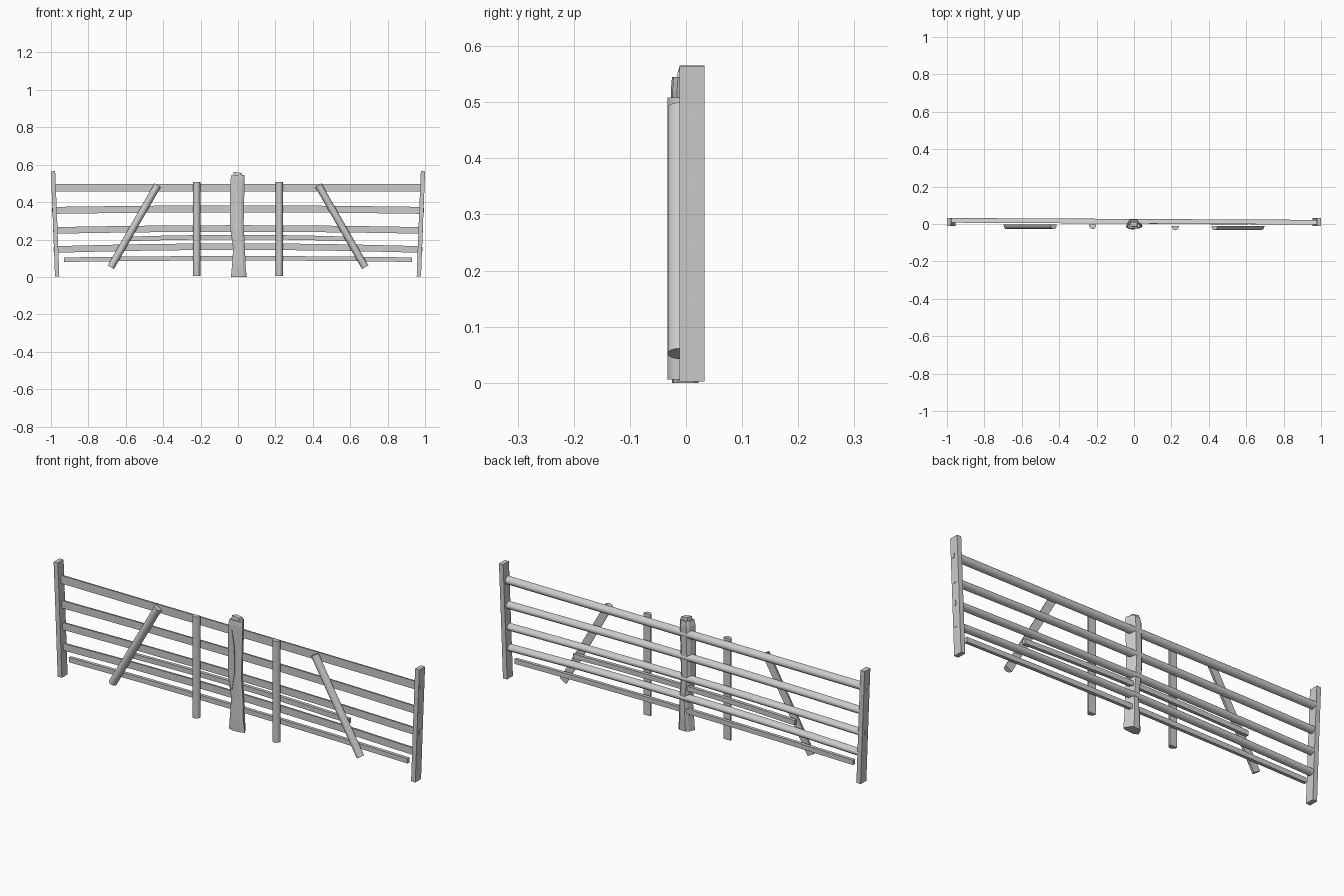
import bpy, bmesh, math
from mathutils import Vector

cube = bpy.data.objects.get("Cube")
if cube:
    bpy.data.objects.remove(cube)

wood = bpy.data.materials.new("weathered grey wood")
wood.use_nodes = True
wood.diffuse_color = (0.6, 0.6, 0.6, 1)
wood.node_tree.nodes["Principled BSDF"].inputs["Base Color"].default_value = (0.6, 0.6, 0.6, 1)


def loft(name, rings, smooth=True):
    """Skin a run of equal-sized rings and cap both ends."""
    bm = bmesh.new()
    loops = [[bm.verts.new(p) for p in ring] for ring in rings]
    n = len(loops[0])
    for a, b in zip(loops, loops[1:]):
        for i in range(n):
            j = (i + 1) % n
            bm.faces.new((a[i], a[j], b[j], b[i]))
    bm.faces.new(loops[0])
    bm.faces.new(loops[-1])
    bmesh.ops.recalc_face_normals(bm, faces=bm.faces)
    mesh = bpy.data.meshes.new(name)
    bm.to_mesh(mesh)
    bm.free()
    ob = bpy.data.objects.new(name, mesh)
    bpy.context.collection.objects.link(ob)
    mesh.materials.append(wood)
    if smooth:
        bpy.ops.object.select_all(action="DESELECT")
        ob.select_set(True)
        bpy.context.view_layer.objects.active = ob
        bpy.ops.object.shade_smooth_by_angle(angle=math.radians(35))
    return ob


def half_round(width, depth, steps=10):
    """Half-log section: flat at 0, bulging towards depth."""
    return [(width / 2 * math.cos(math.pi * i / steps),
             depth * math.sin(math.pi * i / steps)) for i in range(steps + 1)]


def square(width, depth):
    w = width / 2
    return [(w, 0), (w, depth), (-w, depth), (-w, 0)]


def sweep(name, path, section, smooth=True):
    """Carry a section along a path; its depth runs along y."""
    path = [Vector(p) for p in path]
    along = (path[-1] - path[0]).normalized()
    side = along.cross(Vector((0, 1, 0))).normalized()
    rings = [[p + side * u + Vector((0, v, 0)) for u, v in section] for p in path]
    return loft(name, rings, smooth)


def bowed(x, z, rise, y=0.0):
    """Path that rises towards the middle and twists slightly in y."""
    return [(x * t, y - 0.005 * t, z + rise * (1 - t * t))
            for t in (-1, -0.6, -0.25, 0, 0.25, 0.6, 1)]


# Main rails: half logs with the flat side forward, tenoned through the posts
rails = [(0.478, 0.0, 0.040), (0.356, 0.008, 0.037),
         (0.249, 0.010, 0.035), (0.147, 0.015, 0.035)]
for i, (z, rise, width) in enumerate(rails):
    sweep(f"rail_{i + 1}", bowed(0.975, z, rise, 0.002), half_round(width, 0.025))
    for s in (-1, 1):
        x = s * (0.967 + 0.022 * z / 0.56)
        sweep(f"tenon_{i + 1}", [(x - s * 0.01, 0, z), (x + s * 0.0125, 0, z)],
              square(0.024, 0.011), False)

# Thin infill rails
sweep("low_rail", bowed(0.93, 0.092, 0.008, 0.002), square(0.024, 0.016), False)
sweep("short_rail", bowed(0.61, 0.203, 0.01, 0.002), square(0.024, 0.016), False)

# Leaning end posts
for s, label in ((-1, "right"), (1, "left")):
    path = [(s * 0.967, -0.012, 0.003), (s * 0.979, -0.012, 0.32), (s * 0.989, -0.012, 0.565)]
    sweep(label + "_end_post", path, square(0.023, 0.045), False)

# Half-log uprights and braces on the front
for s, label, y in ((-1, "right", -0.004), (1, "left", -0.010)):
    log = half_round(0.039, -0.023)
    sweep(label + "_upright", [(s * 0.221, y, 0.006), (s * 0.221, y, 0.508)], log)
    sweep(label + "_brace", [(s * 0.68, y, 0.052), (s * 0.43, y, 0.49)], log)

# Rough-hewn centre post: z, left edge, right edge, front y, back y
hewn = [(0.0, -0.038, 0.047, -0.022, 0.022), (0.06, -0.032, 0.04, -0.024, 0.024),
        (0.15, -0.026, 0.038, -0.022, 0.022), (0.27, -0.042, 0.030, -0.024, 0.023),
        (0.38, -0.044, 0.032, -0.022, 0.024), (0.52, -0.040, 0.036, -0.024, 0.025),
        (0.545, -0.034, 0.034, -0.022, 0.022)]
rings = []
for z, l, r, f, b in hewn:
    w = r - l
    rings.append([(l, f + 0.006, z), (l + 0.25 * w, f - 0.003, z), (r - 0.2 * w, f, z),
                  (r, f + 0.008, z), (r - 0.18 * w, b - 0.008, z),
                  (r - 0.32 * w, b, z), (l + 0.3 * w, b, z), (l + 0.15 * w, b - 0.01, z)])
loft("centre_post", rings, False)

# Chipped stub on top of the centre post
loft("centre_post_tip",
     [[(-0.026, -0.015, 0.54), (0.020, -0.018, 0.54), (0.023, 0.012, 0.54), (-0.02, 0.015, 0.54)],
      [(-0.024, -0.012, 0.562), (0.014, -0.014, 0.556), (0.018, 0.010, 0.555), (-0.016, 0.012, 0.56)]],
     False)

# Split of bark on the post face
loft("bark_strip",
     [[(-0.022, -0.026, z), (-0.022 + w, -0.0285, z), (-0.022 + w, -0.018, z), (-0.022, -0.018, z)]
      for z, w in ((0.2, 0.008), (0.3, 0.024), (0.42, 0.02), (0.5, 0.008))], False)
